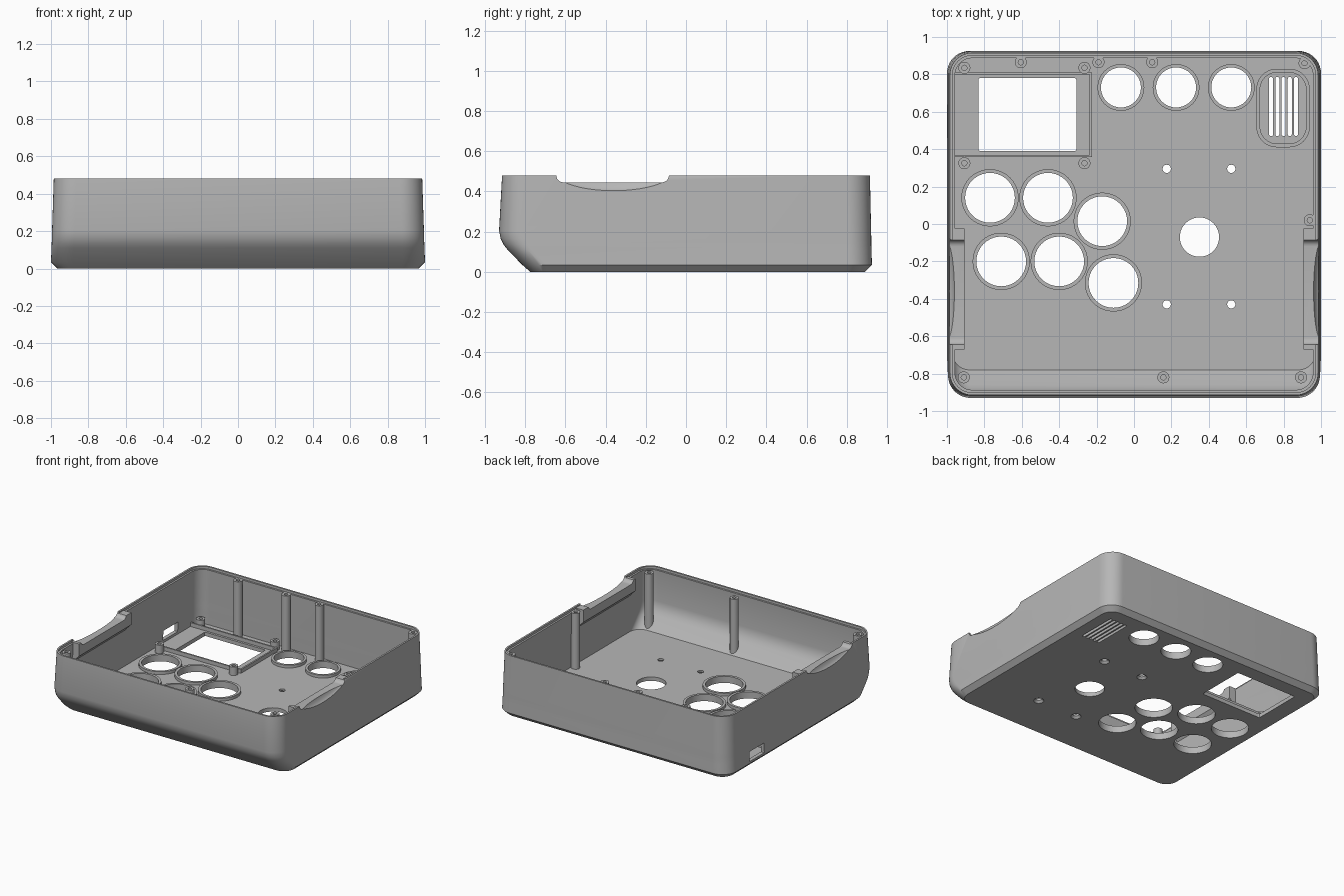
import bpy, bmesh, math
from mathutils import Matrix

if "Cube" in bpy.data.objects:
    bpy.data.objects.remove(bpy.data.objects["Cube"])

grey = bpy.data.materials.new("matte grey")
grey.use_nodes = True
grey.diffuse_color = (0.47, 0.47, 0.47, 1)
grey.node_tree.nodes["Principled BSDF"].inputs["Base Color"].default_value = (0.47, 0.47, 0.47, 1)

FLOOR = 0.03
RIM = 0.48


def finish(name, bm):
    """Turn a bmesh into a grey object."""
    bmesh.ops.remove_doubles(bm, verts=bm.verts, dist=1e-5)
    bmesh.ops.recalc_face_normals(bm, faces=bm.faces)
    mesh = bpy.data.meshes.new(name)
    bm.to_mesh(mesh)
    bm.free()
    mesh.materials.append(grey)
    obj = bpy.data.objects.new(name, mesh)
    bpy.context.collection.objects.link(obj)
    return obj


def section(cx, cy, hx, hy, r, z, seg=10):
    """Rounded rectangle at height z; a circle when r equals both halves."""
    pts = []
    for k, (sx, sy) in enumerate([(1, 1), (-1, 1), (-1, -1), (1, -1)]):
        for i in range(seg + 1):
            a = (k + i / seg) * math.pi / 2
            pts.append((cx + sx * (hx - r) + r * math.cos(a),
                        cy + sy * (hy - r) + r * math.sin(a), z))
    return pts


def loft(name, sections, loop=False):
    """Skin between sections, capped at the ends or closed into a ring."""
    bm = bmesh.new()
    rings = [[bm.verts.new(p) for p in s] for s in sections]
    pairs = list(zip(rings, rings[1:]))
    if loop:
        pairs.append((rings[-1], rings[0]))
    else:
        bm.faces.new(rings[0])
        bm.faces.new(rings[-1])
    n = len(rings[0])
    for a, b in pairs:
        for i in range(n):
            j = (i + 1) % n
            bm.faces.new((a[i], a[j], b[j], b[i]))
    return finish(name, bm)


def box(name, x0, x1, y0, y1, z0, z1):
    bm = bmesh.new()
    bmesh.ops.create_cube(bm, size=1)
    for v in bm.verts:
        v.co = (x1 if v.co.x > 0 else x0, y1 if v.co.y > 0 else y0, z1 if v.co.z > 0 else z0)
    return finish(name, bm)


def prism_y(name, profile, y0, y1):
    """Extrude an x-z profile along y."""
    return loft(name, [[(x, y, z) for x, z in profile] for y in (y0, y1)])


def hole(cx, cy, r):
    return loft("hole_cutter", [section(cx, cy, r, r, r, z) for z in (-0.1, 0.1)])


def lip(name, cx, cy, hx, hy, r, wall, top):
    """Raised rim around an opening."""
    i = wall
    return loft(name, [section(cx, cy, hx, hy, r, FLOOR),
                       section(cx, cy, hx, hy, r, top),
                       section(cx, cy, hx - i, hy - i, r - i, top),
                       section(cx, cy, hx - i, hy - i, r - i, FLOOR)], loop=True)


def post(name, cx, cy, top):
    """Screw post with a blind hole; its foot follows the sloped front."""
    R, r = 0.032, 0.014
    foot = [(x, y, 0.025 + max(0, -0.785 - y)) for x, y, z in section(cx, cy, R, R, R, 0, 6)]
    return loft(name, [foot, section(cx, cy, R, R, R, top, 6),
                       section(cx, cy, r, r, r, top, 6),
                       section(cx, cy, r, r, r, top - 0.05, 6)])


def cut(obj, cutters):
    bpy.context.view_layer.objects.active = obj
    for c in cutters:
        c.hide_render = True
        m = obj.modifiers.new("cut", 'BOOLEAN')
        m.operation = 'DIFFERENCE'
        m.solver = 'EXACT'
        m.object = c
        bpy.ops.object.modifier_apply(modifier=m.name)


# Case shell: height, half width, front y, back y, corner radius
outer = [(0, 0.965, -0.775, 0.89, 0.09), (0.035, 1, -0.815, 0.925, 0.12),
         (0.11, 0.997, -0.888, 0.923, 0.12), (0.135, 0.996, -0.907, 0.922, 0.12),
         (0.165, 0.995, -0.922, 0.922, 0.12), (0.205, 0.994, -0.93, 0.921, 0.12),
         (RIM, 0.985, -0.915, 0.915, 0.12)]
inner = [(RIM, 0.971, -0.901, 0.901, 0.106), (0.462, 0.971, -0.901, 0.901, 0.106),
         (0.462, 0.957, -0.887, 0.887, 0.092), (0.215, 0.965, -0.9, 0.892, 0.09),
         (0.175, 0.966, -0.892, 0.893, 0.09), (0.145, 0.967, -0.878, 0.893, 0.09),
         (0.12, 0.968, -0.86, 0.894, 0.09), (FLOOR, 0.97, -0.78, 0.895, 0.09)]
shell = loft("case_shell", [section(0, (y0 + y1) / 2, hx, (y1 - y0) / 2, r, z)
                            for z, hx, y0, y1, r in outer + inner])

# Button and lever openings
small = [(-0.07, 0.73), (0.225, 0.73), (0.52, 0.73)]
large = [(-0.77, 0.14), (-0.46, 0.14), (-0.17, 0.015),
         (-0.71, -0.2), (-0.4, -0.2), (-0.11, -0.315)]
cutters = [hole(0.35, -0.07, 0.105)]
for label, spots, r, wall in (("small", small, 0.107, 0.018), ("large", large, 0.133, 0.02)):
    for x, y in spots:
        cutters.append(hole(x, y, r))
        R = r + wall
        lip(label + "_button_rim", x, y, R, R, R, wall, 0.052)

# Countersunk lever screw holes
for x in (0.175, 0.52):
    for y in (0.295, -0.43):
        cutters.append(loft("screw_cutter", [section(x, y, r, r, r, z, 6) for r, z in
                                             ((0.038, -0.002), (0.022, 0.016), (0.022, 0.1))]))

# Speaker grille slots and rim
for i in range(5):
    x = 0.733 + i * 0.0333
    cutters.append(loft("slot_cutter", [section(x, 0.628, 0.011, 0.158, 0.01, z, 3)
                                        for z in (-0.1, 0.1)]))
lip("speaker_rim", 0.797, 0.62, 0.143, 0.21, 0.11, 0.02, 0.052)

# Screen window and the side port
cutters.append(loft("window_cutter", [section(-0.57, 0.585, 0.262, 0.195, 0.01, z, 3)
                                      for z in (-0.1, 0.1)]))
cutters.append(box("port_cutter", -1.1, -0.9, 0.46, 0.64, 0.05, 0.125))

# Screen fence
box("screen_fence_back", -0.97, -0.225, 0.798, 0.81, FLOOR, 0.06)
box("screen_fence_front", -0.97, -0.225, 0.358, 0.37, FLOOR, 0.06)
box("screen_fence_side", -0.237, -0.225, 0.37, 0.798, FLOOR, 0.06)

# Hand grips on both side walls, notched from above and scooped from outside
for side, s in (("left", 1), ("right", -1)):
    grip = prism_y(side + "_grip", [(s * x, z) for x, z in
                   ((0.905, 0.47), (0.978, 0.47), (0.978, 0.3), (0.905, 0.375))], -0.67, -0.025)
    bm = bmesh.new()
    bmesh.ops.create_uvsphere(bm, u_segments=48, v_segments=24, radius=1,
                              matrix=Matrix.Translation((s, -0.36, 0.5))
                              @ Matrix.Diagonal((0.048, 0.31, 0.1, 1)))
    scoop = finish("scoop_cutter", bm)
    arc = [(-0.61 - 0.035 * math.sin(a), 0.48 - 0.035 * math.cos(a))
           for a in [math.pi / 2 * i / 6 for i in range(7)]]
    arc = [(-0.645, 0.6)] + arc[::-1]
    profile = arc + [(-0.73 - y, z) for y, z in reversed(arc)]
    notch = loft("notch_cutter", [[(x, y, z) for y, z in profile] for x in (s * 0.86, s * 1.1)])
    cut(grip, [notch, scoop])
    cutters += [notch, scoop]

cut(shell, cutters)
for c in cutters:
    bpy.data.objects.remove(c)

# Tall lid posts and short screen standoffs
for x, y in [(-0.605, 0.865), (-0.19, 0.865), (0.097, 0.865), (0.912, 0.86),
             (0.94, 0.02), (-0.91, -0.82), (0.157, -0.82), (0.893, -0.82)]:
    post("lid_post", x, y, 0.465)
for x in (-0.907, -0.265):
    for y in (0.835, 0.325):
        post("screen_standoff", x, y, 0.095)

# Smooth curves, keep hard edges
bpy.ops.object.select_all(action='DESELECT')
for o in bpy.context.scene.objects:
    if o.type == 'MESH':
        o.select_set(True)
bpy.context.view_layer.objects.active = shell
bpy.ops.object.shade_smooth_by_angle(angle=math.radians(30))
